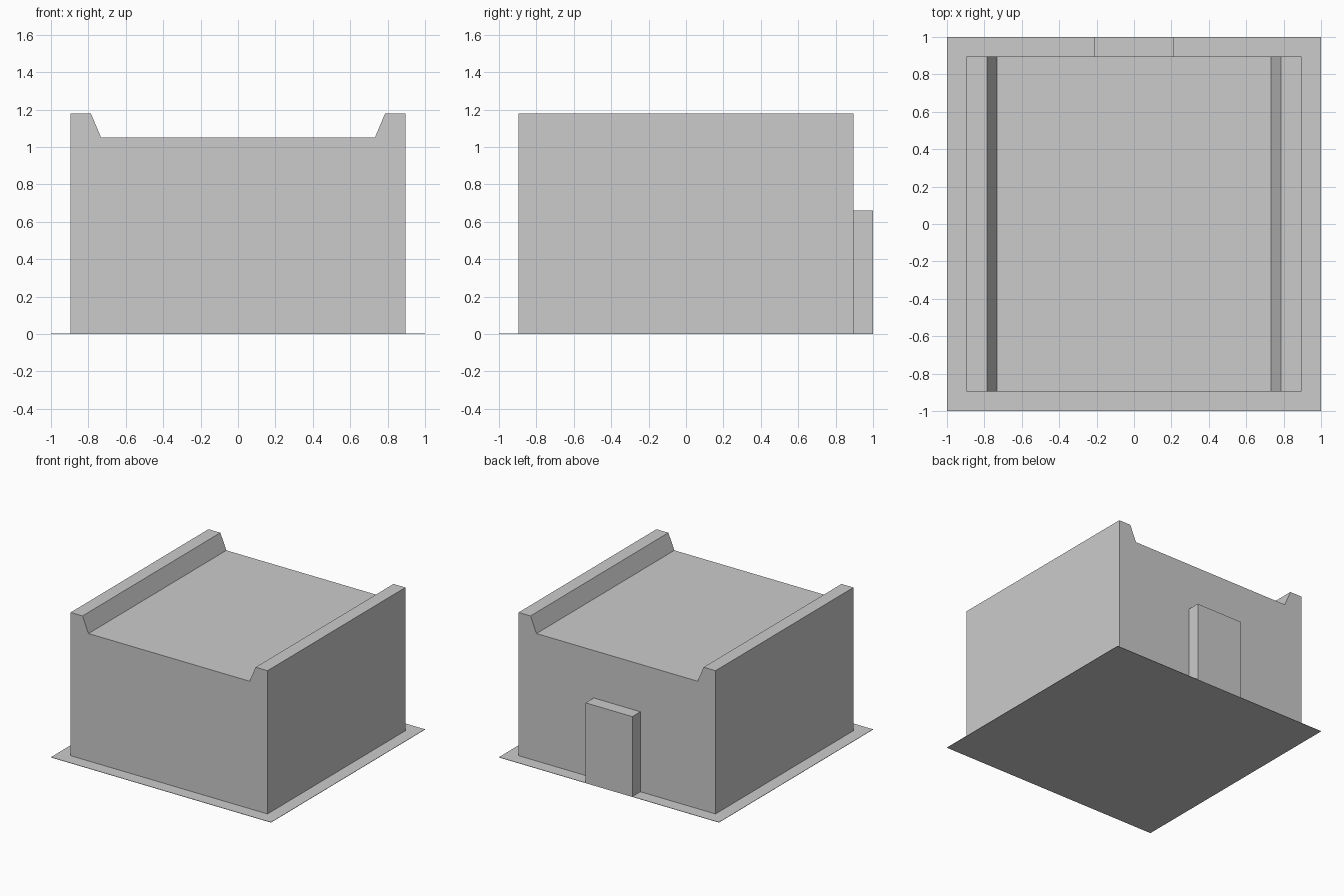
import bpy
import bmesh

cube = bpy.data.objects.get("Cube")
if cube:
    bpy.data.objects.remove(cube, do_unlink=True)

# Single plain grey
grey = bpy.data.materials.new("plain grey")
grey.use_nodes = True
colour = (0.6, 0.6, 0.6, 1)
grey.diffuse_color = colour
grey.node_tree.nodes["Principled BSDF"].inputs["Base Color"].default_value = colour


def extrude_profile(name, profile, y_front, y_back):
    """Closed solid from an (x, z) outline pushed along y."""
    bm = bmesh.new()
    face = bm.faces.new([bm.verts.new((x, y_front, z)) for x, z in profile])
    result = bmesh.ops.extrude_face_region(bm, geom=[face], use_keep_orig=True)
    moved = [v for v in result["geom"] if isinstance(v, bmesh.types.BMVert)]
    bmesh.ops.translate(bm, vec=(0, y_back - y_front, 0), verts=moved)
    bmesh.ops.recalc_face_normals(bm, faces=bm.faces)
    mesh = bpy.data.meshes.new(name)
    bm.to_mesh(mesh)
    bm.free()
    mesh.materials.append(grey)
    obj = bpy.data.objects.new(name, mesh)
    bpy.context.collection.objects.link(obj)
    return obj


def box_profile(half_width, bottom, top):
    return [(-half_width, bottom), (half_width, bottom),
            (half_width, top), (-half_width, top)]


wall = 0.895      # half width of the building
slab = 0.003      # thickness of the ground plate

# Thin ground plate
extrude_profile("ground_plate", box_profile(1, 0, slab), -1, 1)

# Building with a raised, sloped parapet along both sides of the flat roof
half = [(wall, slab), (wall, 1.18), (0.787, 1.18), (0.732, 1.05)]
outline = half + [(-x, z) for x, z in reversed(half)]
extrude_profile("building", outline, -wall, wall)

# Door block on the back wall
extrude_profile("door_block", box_profile(0.212, slab, 0.66), wall, 1)
